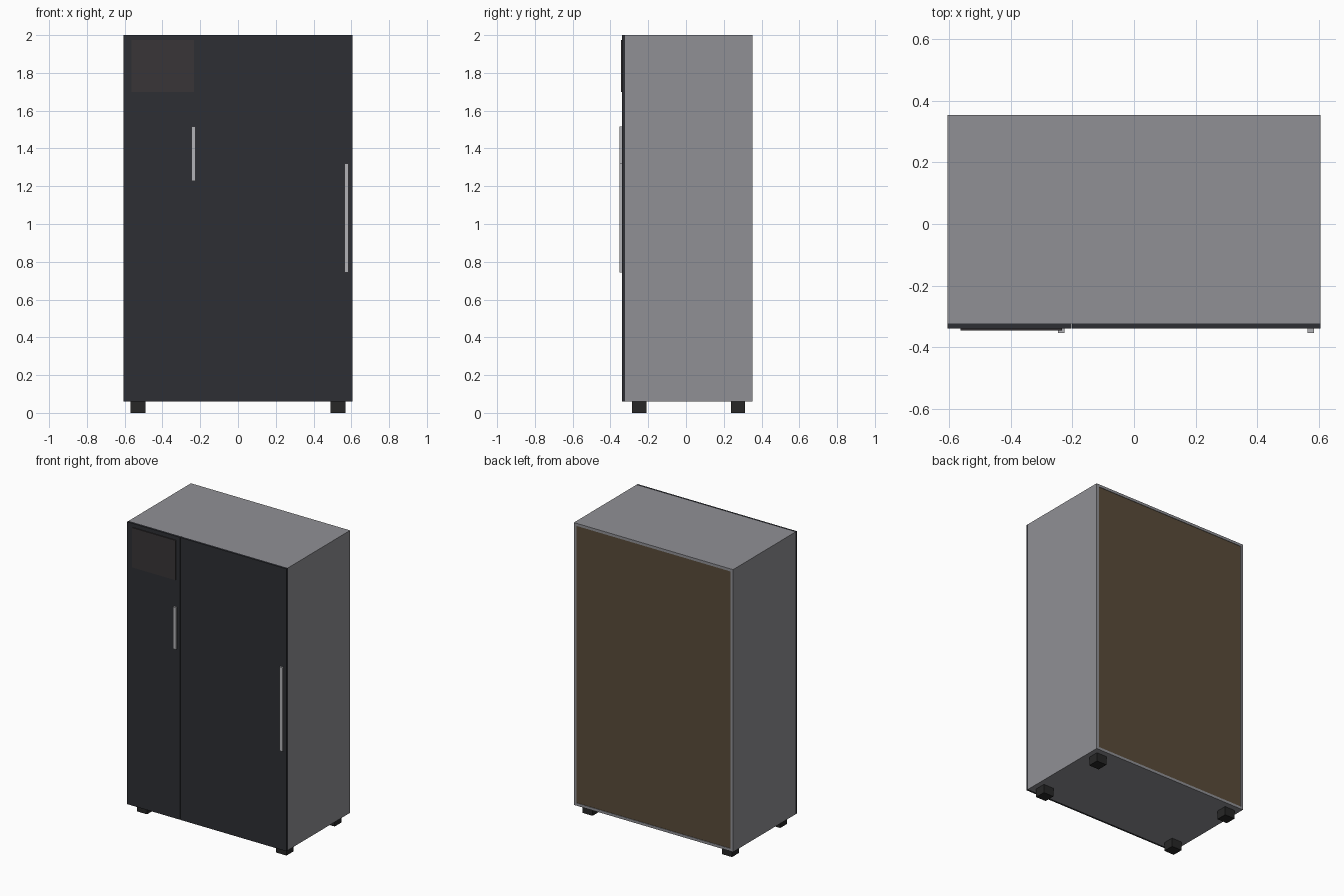
import bpy
import bmesh

if "Cube" in bpy.data.objects:
    bpy.data.objects.remove(bpy.data.objects["Cube"])


def material(name, r, g, b):
    m = bpy.data.materials.new(name)
    m.diffuse_color = (r, g, b, 1)
    m.use_nodes = True
    m.node_tree.nodes["Principled BSDF"].inputs["Base Color"].default_value = m.diffuse_color
    return m


BODY = material("body_grey", 0.28, 0.28, 0.30)
DARK = material("door_dark", 0.027, 0.028, 0.034)
GLASS = material("panel_dark", 0.04, 0.036, 0.038)
METAL = material("handle_metal", 0.45, 0.45, 0.47)
BROWN = material("back_brown", 0.10, 0.07, 0.042)
BLACK = material("foot_black", 0.02, 0.02, 0.02)


def box(name, x, y, z, mat):
    """Box from (min, max) ranges on each axis."""
    bm = bmesh.new()
    bmesh.ops.create_cube(bm, size=1)
    for v in bm.verts:
        v.co = [r[0] if c < 0 else r[1] for c, r in zip(v.co, (x, y, z))]
    mesh = bpy.data.meshes.new(name)
    bm.to_mesh(mesh)
    bm.free()
    mesh.materials.append(mat)
    ob = bpy.data.objects.new(name, mesh)
    bpy.context.collection.objects.link(ob)
    return ob


W, T = 0.605, 0.018              # half width, board thickness
FRONT, BACK = -0.323, 0.353      # carcass depth range
LOW, TOP = 0.06, 2.0
SPLIT = -0.202                   # seam between the two doors
depth = (FRONT, BACK)

# Carcass boards
box("left_side", (-W, -W + T), depth, (LOW, TOP), BODY)
box("right_side", (W - T, W), depth, (LOW, TOP), BODY)
inner = (-W + T, W - T)
box("top_board", inner, depth, (TOP - T, TOP), BODY)
box("bottom_board", inner, depth, (LOW, LOW + T), BODY)
box("divider", (SPLIT - T / 2, SPLIT + T / 2), (FRONT, BACK - 0.012),
    (LOW + T, TOP - T), BODY)

# Back panel, set slightly into the frame
box("back_panel", inner, (BACK - 0.012, BACK - 0.003), (LOW + T, TOP - T), BROWN)

# Doors
door_y = (-0.339, FRONT)
box("narrow_door", (-W, SPLIT - 0.0005), door_y, (LOW, TOP), DARK)
box("wide_door", (SPLIT + 0.0005, W), door_y, (LOW, TOP), DARK)
box("door_inset_panel", (-0.563, -0.233), (-0.345, -0.339), (1.70, 1.973), GLASS)

# Handles
box("narrow_door_handle", (-0.247, -0.226), (-0.353, -0.339), (1.228, 1.516), METAL)
box("wide_door_handle", (0.563, 0.584), (-0.353, -0.339), (0.744, 1.32), METAL)

# Feet
for side, x in (("left", -0.53), ("right", 0.53)):
    for end, y in (("front", -0.248), ("back", 0.275)):
        box(f"{end}_{side}_foot", (x - 0.039, x + 0.039),
            (y - 0.038, y + 0.038), (0, LOW), BLACK)
